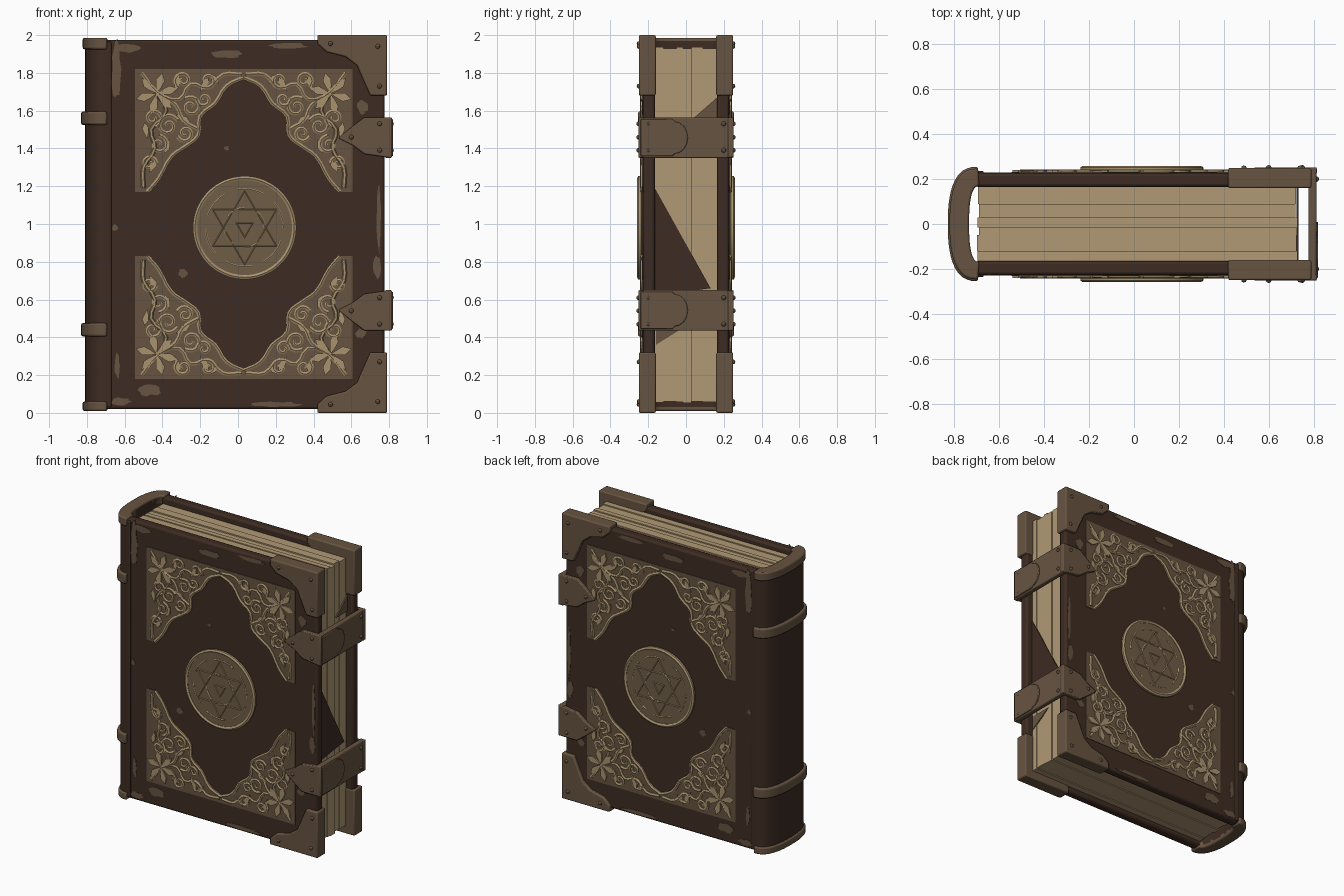
import bpy, bmesh, math, random
from mathutils import Matrix

random.seed(4)
if "Cube" in bpy.data.objects:
    bpy.data.objects.remove(bpy.data.objects["Cube"], do_unlink=True)


def material(name, rgb):
    m = bpy.data.materials.new(name)
    m.use_nodes = True
    m.diffuse_color = (*rgb, 1)
    m.node_tree.nodes["Principled BSDF"].inputs["Base Color"].default_value = (*rgb, 1)
    return m


LEATHER = material("dark_leather", (0.047, 0.025, 0.016))
BRONZE = material("worn_bronze", (0.134, 0.088, 0.053))
GOLD = material("pale_gold", (0.40, 0.29, 0.157))
PAPER = material("aged_paper", (0.44, 0.32, 0.176))
DISC = material("medallion_brown", (0.16, 0.108, 0.062))

# Helper marking the middle of the cover decoration
pivot = bpy.data.objects.new("mirror_pivot", None)
pivot.location = (0.03, 0, 1)
pivot.hide_render = True
bpy.context.collection.objects.link(pivot)
parts = []


def finish(obj, mat, bevel=0, mirror=""):
    obj.data.materials.clear()
    obj.data.materials.append(mat)
    if bevel:
        b = obj.modifiers.new("bevel", 'BEVEL')
        b.width, b.segments, b.limit_method = bevel, 2, 'ANGLE'
    if mirror:
        m = obj.modifiers.new("mirror", 'MIRROR')
        m.use_axis = [a in mirror for a in "xyz"]
        m.use_mirror_merge = False
        m.mirror_object = pivot
    parts.append(obj)
    return obj


def from_bmesh(name, bm, mat, bevel=0, mirror=""):
    bmesh.ops.recalc_face_normals(bm, faces=bm.faces)
    mesh = bpy.data.meshes.new(name)
    bm.to_mesh(mesh)
    bm.free()
    obj = bpy.data.objects.new(name, mesh)
    bpy.context.collection.objects.link(obj)
    return finish(obj, mat, bevel, mirror)


def add_prism(bm, pts, axis, lo, hi):
    place = {"x": lambda a, b, d: (d, a, b), "y": lambda a, b, d: (a, d, b),
             "z": lambda a, b, d: (a, b, d)}[axis]
    low = [bm.verts.new(place(a, b, lo)) for a, b in pts]
    top = [bm.verts.new(place(a, b, hi)) for a, b in pts]
    bm.faces.new(low)
    bm.faces.new(top[::-1])
    for i in range(len(pts)):
        j = (i + 1) % len(pts)
        bm.faces.new((low[i], low[j], top[j], top[i]))


def prism(name, pts, axis, lo, hi, mat, bevel=0, mirror=""):
    bm = bmesh.new()
    add_prism(bm, pts, axis, lo, hi)
    return from_bmesh(name, bm, mat, bevel, mirror)


def rect(a0, a1, b0, b1):
    return [(a0, b0), (a1, b0), (a1, b1), (a0, b1)]


def wires(name, paths, y, depth, mat, mirror):
    """Rounded raised lines; each path is (points in x and z, closed, tapered)."""
    cu = bpy.data.curves.new(name, 'CURVE')
    cu.dimensions = '3D'
    cu.bevel_depth, cu.bevel_resolution, cu.resolution_u = depth, 1, 3
    cu.use_fill_caps = True
    for pts, closed, taper in paths:
        s = cu.splines.new('BEZIER')
        s.bezier_points.add(len(pts) - 1)
        s.use_cyclic_u = closed
        for i, (p, (x, z)) in enumerate(zip(s.bezier_points, pts)):
            p.co = (x, y, z)
            p.handle_left_type = p.handle_right_type = 'AUTO' if taper is not None else 'VECTOR'
            p.radius = 1 - (taper or 0) * i / len(pts)
    obj = bpy.data.objects.new(name, cu)
    bpy.context.collection.objects.link(obj)
    bpy.ops.object.select_all(action='DESELECT')
    obj.select_set(True)
    bpy.context.view_layer.objects.active = obj
    bpy.ops.object.convert(target='MESH')
    return finish(bpy.context.view_layer.objects.active, mat, 0, mirror)


# Covers
prism("cover", rect(-0.71, 0.775, 0.02, 1.975), "y", -0.228, -0.165, LEATHER, 0.014, "y")
prism("hinge_ridge", rect(-0.70, -0.67, 0.03, 1.965), "y", -0.236, -0.22, LEATHER, 0.006, "y")

# Page block made of uneven slabs
bm = bmesh.new()
edges = [-0.165, -0.12, -0.05, -0.015, 0.03, 0.09, 0.165]
for y0, y1 in zip(edges, edges[1:]):
    r = [random.uniform(0, 0.012) for k in range(4)]
    add_prism(bm, rect(-0.70 + r[0], 0.73 - r[1], 0.05 + r[2], 1.94 - r[3]), "y", y0, y1)
from_bmesh("pages", bm, PAPER)
prism("fore_edge_stain", [(-0.165, 1.19), (0.13, 0.66), (-0.165, 0.62)], "x", 0.725, 0.733, LEATHER)
prism("upper_edge_stain", [(0.04, 1.56), (0.165, 1.67), (0.165, 1.56)], "x", 0.725, 0.733, BRONZE)
prism("lower_edge_stain", [(-0.16, 0.36), (0, 0.46), (-0.16, 0.46)], "x", 0.725, 0.733, BRONZE)


# Spine: a curved shell with end caps and raised bands
def spine_shell(name, z0, z1, grow, mat, bevel):
    def arc(a, b, x0):
        out = []
        for i in range(25):
            t = math.pi * (i / 24 - 0.5)
            s, c = math.sin(t), max(math.cos(t), 0)
            out.append((x0 - a * c ** 0.75, b * math.copysign(abs(s) ** 0.8, s)))
        return out
    pts = arc(0.115 + grow, 0.235 + grow, -0.695) + arc(0.045, 0.168, -0.69)[::-1]
    prism(name, pts, "z", z0, z1, mat, bevel)


spine_shell("spine", 0.03, 1.97, 0, LEATHER, 0)
spine_shell("spine_top_cap", 1.925, 1.985, 0.012, BRONZE, 0.012)
spine_shell("spine_bottom_cap", 0.01, 0.06, 0.012, BRONZE, 0.012)
for z, label in ((1.56, "upper"), (0.44, "lower")):
    spine_shell(label + "_spine_band", z - 0.035, z + 0.035, 0.02, BRONZE, 0.018)

# Corner guards on the opening side
guard = [(0.42, 2.0), (0.42, 1.955), (0.47, 1.91), (0.57, 1.885), (0.63, 1.84),
         (0.66, 1.77), (0.70, 1.68), (0.79, 1.68), (0.79, 2.0)]
prism("corner_guard", guard, "y", -0.25, -0.16, BRONZE, 0.008, "yz")

# Clasps
plate = [(0.53, 1.455), (0.61, 1.52), (0.67, 1.565), (0.815, 1.565),
         (0.815, 1.35), (0.67, 1.37), (0.61, 1.415)]
prism("clasp_plate", plate, "y", -0.252, -0.222, BRONZE, 0.006, "yz")
prism("clasp_strap", rect(-0.25, 0.25, 1.35, 1.565), "x", 0.778, 0.813, BRONZE, 0.006, "z")
tab = [(-0.24, 1.36), (-0.07, 1.36)]
tab += [(-0.06 + 0.07 * math.cos(t), 1.457 + 0.085 * math.sin(t))
        for t in [math.pi * (k / 8 - 0.5) for k in range(9)]]
tab += [(-0.07, 1.555), (-0.24, 1.555)]
prism("clasp_tab", tab, "x", 0.805, 0.821, BRONZE, 0.004, "z")

# Rivets
bm = bmesh.new()
spots = [(0.60, -0.25, 1.46), (0.75, -0.25, 1.53), (0.75, -0.25, 1.39), (0.49, -0.248, 1.955),
         (0.75, -0.248, 1.73), (0.74, -0.248, 1.94), (0.812, -0.2, 1.53), (0.812, -0.2, 1.39)]
for p in spots:
    bmesh.ops.create_uvsphere(bm, u_segments=8, v_segments=6, radius=0.013,
                              matrix=Matrix.Translation(p))
from_bmesh("rivets", bm, BRONZE, 0, "yz")

# Ornament backing, one corner mirrored to all eight
inner = [(0.03, 1.775), (-0.06, 1.73), (-0.12, 1.64), (-0.20, 1.57), (-0.21, 1.47),
         (-0.28, 1.41), (-0.35, 1.36), (-0.42, 1.24), (-0.48, 1.17)]
prism("ornament_backing", [(-0.545, 1.82), (0.03, 1.82)] + inner + [(-0.545, 1.17)],
      "y", -0.232, -0.224, BRONZE, 0, "xyz")


# Filigree scrolls
def spiral(x, z, r, start, turns):
    n = 10
    return [(x + r * (1 - 0.8 * i / n) * math.cos(start + turns * math.tau * i / n),
             z + r * (1 - 0.8 * i / n) * math.sin(start + turns * math.tau * i / n))
            for i in range(n + 1)], False, 0.4


scrolls = [(inner, False, 0.1),
           ([(-0.50, 1.19), (-0.50, 1.30), (-0.44, 1.40), (-0.46, 1.50), (-0.38, 1.60), (-0.43, 1.69)], False, 0.2),
           ([(0.02, 1.79), (-0.08, 1.79), (-0.16, 1.72), (-0.25, 1.74), (-0.31, 1.66), (-0.43, 1.69)], False, 0.2),
           ([(-0.21, 1.50), (-0.29, 1.55), (-0.33, 1.63), (-0.43, 1.70), (-0.51, 1.80)], False, 0.2)]
scrolls += [spiral(*s) for s in (
    (-0.37, 1.52, 0.06, 0.5, 1.4), (-0.25, 1.62, 0.055, 2.2, -1.4), (-0.45, 1.56, 0.05, 5.0, 1.3),
    (-0.29, 1.76, 0.045, 4.0, -1.3), (-0.42, 1.42, 0.05, 1.5, -1.3), (-0.16, 1.76, 0.04, 4.5, 1.2),
    (-0.47, 1.32, 0.04, 0.0, 1.2), (-0.28, 1.48, 0.045, 3.5, 1.3), (-0.18, 1.66, 0.04, 3.0, 1.2))]
wires("filigree_scrolls", scrolls, -0.231, 0.0125, GOLD, "xyz")

# Filigree leaves
bm = bmesh.new()
leaves = [(-0.43, 1.69, a, 0.115) for a in (15, 75, 135, 195, 255, 315)]
leaves += [(-0.33, 1.70, 80, 0.09), (-0.36, 1.45, 250, 0.08), (-0.48, 1.45, 100, 0.09),
           (-0.20, 1.70, 60, 0.09), (-0.47, 1.27, 60, 0.08), (-0.33, 1.58, 330, 0.09),
           (-0.10, 1.74, 130, 0.07)]
for x, z, deg, size in leaves:
    a = math.radians(deg)
    outline = []
    for u, w in ((0, 0), (0.35, 0.13), (0.65, 0.2), (1, 0), (0.65, -0.2), (0.35, -0.13)):
        outline.append((x + size * (u * math.cos(a) - w * math.sin(a)),
                        z + size * (u * math.sin(a) + w * math.cos(a))))
    add_prism(bm, outline, "y", -0.241, -0.228)
from_bmesh("filigree_leaves", bm, GOLD, 0, "xyz")


# Central medallion
def ring(r, n=40, start=0.0, sweep=1.0):
    return [(0.035 + r * math.cos(start + math.tau * sweep * i / n),
             0.98 + r * math.sin(start + math.tau * sweep * i / n)) for i in range(n)]


prism("medallion_disc", ring(0.265), "y", -0.25, -0.22, DISC, 0, "y")
wires("medallion_rim", [(ring(0.262), True, 0)], -0.246, 0.0135, GOLD, "y")
marks = [(ring(0.205, 8, k * math.tau / 6, 0.13), False, 0) for k in range(6)]
marks += [(ring(0.105, 6, k * math.tau / 4, 0.18), False, 0) for k in range(4)]
marks += [(ring(0.195, 3, a), True, None) for a in (math.pi / 2, -math.pi / 2)]
marks += [(ring(0.05, 3, -math.pi / 2), True, None)]
wires("medallion_star", marks, -0.249, 0.0055, GOLD, "y")

# Worn patches on the leather
bm = bmesh.new()
patches = [(-0.645, 1.82, 0.025, 0.16), (-0.59, 1.93, 0.07, 0.025), (-0.06, 1.9, 0.09, 0.022),
           (0.26, 1.945, 0.11, 0.015), (-0.06, 1.40, 0.014, 0.012), (-0.65, 0.98, 0.018, 0.02),
           (-0.29, 0.74, 0.026, 0.024), (0.745, 1.02, 0.014, 0.17), (0.735, 0.77, 0.02, 0.06),
           (-0.47, 0.12, 0.06, 0.03), (-0.62, 0.06, 0.06, 0.02), (0.2, 0.045, 0.13, 0.014),
           (0.66, 1.62, 0.03, 0.04), (-0.64, 0.25, 0.014, 0.07), (0.65, 0.42, 0.03, 0.025)]
for x, z, rx, rz in patches:
    blob = []
    for k in range(14):
        f, t = random.uniform(0.75, 1.15), math.tau * k / 14
        blob.append((x + rx * f * math.cos(t), z + rz * f * math.sin(t)))
    add_prism(bm, blob, "y", -0.2305, -0.224)
from_bmesh("worn_patches", bm, BRONZE, 0, "y")

# Smooth shading with sharp edges kept
bpy.ops.object.select_all(action='DESELECT')
for obj in parts:
    obj.select_set(True)
bpy.context.view_layer.objects.active = parts[0]
bpy.ops.object.shade_smooth_by_angle(angle=math.radians(35))
